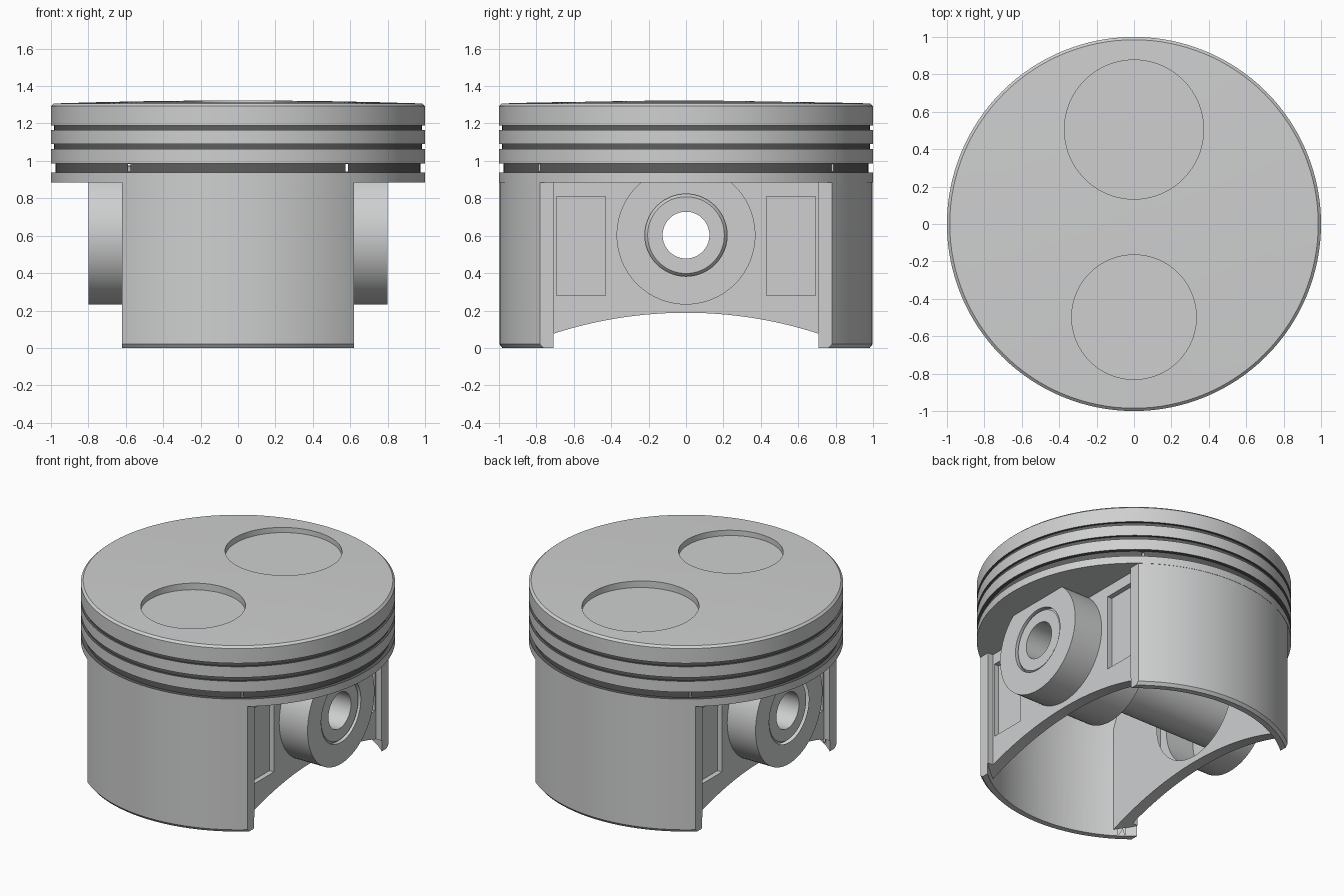
import bpy, bmesh, math
from mathutils import Matrix, Vector

if "Cube" in bpy.data.objects:
    bpy.data.objects.remove(bpy.data.objects["Cube"])

SEG = 128
PIN_Z = 0.603
# Ring grooves: top, bottom, floor radius
GROOVES = ((1.19, 1.165, 0.985), (1.09, 1.063, 0.985), (0.987, 0.938, 0.975))


def material(name, *rgb):
    m = bpy.data.materials.new(name)
    m.diffuse_color = (*rgb, 1)
    m.use_nodes = True
    m.node_tree.nodes["Principled BSDF"].inputs["Base Color"].default_value = m.diffuse_color
    return m


metal = material("cast_aluminium_grey", 0.62, 0.625, 0.63)
dark = material("dark_ring_grey", 0.11, 0.11, 0.11)


def finish(bm, name):
    bmesh.ops.recalc_face_normals(bm, faces=bm.faces)
    me = bpy.data.meshes.new(name)
    bm.to_mesh(me)
    bm.free()
    me.materials.append(metal)
    me.materials.append(dark)
    ob = bpy.data.objects.new(name, me)
    bpy.context.collection.objects.link(ob)
    return ob


def lathe(name, profile):
    """Revolve (radius, z) points around the z axis."""
    bm = bmesh.new()
    vs = [bm.verts.new((r, 0, z)) for r, z in profile]
    es = [bm.edges.new(p) for p in zip(vs, vs[1:])]
    if profile[0][0] > 0:
        es.append(bm.edges.new((vs[-1], vs[0])))
    bmesh.ops.spin(bm, geom=vs + es, cent=(0, 0, 0), axis=(0, 0, 1),
                   angle=2 * math.pi, steps=SEG)
    bmesh.ops.remove_doubles(bm, verts=bm.verts, dist=1e-5)
    return finish(bm, name)


def box(name, lo, hi):
    bm = bmesh.new()
    lo, hi = Vector(lo), Vector(hi)
    bmesh.ops.create_cube(bm, size=1, matrix=Matrix.Translation((lo + hi) / 2)
                          @ Matrix.Diagonal((*(hi - lo), 1)))
    return finish(bm, name)


def cylinder(name, r, centre, depth, along_x=False):
    bm = bmesh.new()
    rot = Matrix.Rotation(math.pi / 2, 4, 'Y') if along_x else Matrix()
    bmesh.ops.create_cone(bm, cap_ends=True, segments=96, radius1=r, radius2=r,
                          depth=depth, matrix=Matrix.Translation(centre) @ rot)
    return finish(bm, name)


def boolean(ob, tool, op='DIFFERENCE'):
    """Apply a boolean and discard the tool."""
    mod = ob.modifiers.new("bool", 'BOOLEAN')
    mod.operation, mod.object, mod.solver = op, tool, 'EXACT'
    dg = bpy.context.evaluated_depsgraph_get()
    me = bpy.data.meshes.new_from_object(ob.evaluated_get(dg))
    ob.modifiers.clear()
    ob.data = me
    bpy.data.objects.remove(tool)


def smooth(ob):
    bpy.ops.object.select_all(action='DESELECT')
    ob.select_set(True)
    bpy.context.view_layer.objects.active = ob
    bpy.ops.object.shade_smooth_by_angle(angle=math.radians(25))


# Domed crown, three ring grooves, land and full round skirt
dome = [(r, 1.323 - 0.016 * (r / 0.985) ** 2) for r in (0, 0.25, 0.5, 0.75, 0.985)]
profile = dome + [(1, 1.293)]
for top, bottom, floor in GROOVES:
    profile += [(1, top), (floor, top), (floor, bottom), (1, bottom)]
profile += [(1, 0.885), (0.998, 0.885), (0.998, 0.02), (0.982, 0), (0, 0)]
piston = lathe("piston_body", profile)

# Dark rings filling the grooves
for p in piston.data.polygons:
    rad = math.hypot(p.center.x, p.center.y)
    if rad > 0.9 and any(b - 0.001 < p.center.z < t + 0.001 for t, b, _ in GROOVES):
        p.material_index = 1

# Hollow inside, limited by the flat pin walls
cavity = lathe("cavity", [(0, -0.1), (0.943, -0.1), (0.943, 0.78), (0.9, 0.9),
                          (0.84, 1.04), (0.76, 1.11), (0, 1.11)])
boolean(cavity, box("limit", (-0.5, -2, -0.5), (0.5, 2, 2)), 'INTERSECT')
boolean(piston, cavity)

for s in (-1, 1):
    def side_box(x0, x1, y0, y1, z0, z1):
        a, b = sorted((s * x0, s * x1))
        boolean(piston, box("cut", (a, y0, z0), (b, y1, z1)))

    # Skirt trimmed flat, then stepped in to the pin wall
    side_box(0.62, 1.3, -1.3, 1.3, -0.1, 0.885)
    side_box(0.58, 0.9, -0.705, 0.705, -0.1, 0.885)

    # Shallow rectangular panels beside the boss
    side_box(0.545, 0.7, 0.43, 0.692, 0.28, 0.81)
    side_box(0.545, 0.7, -0.692, -0.43, 0.28, 0.81)

    # Narrow oil slots in the lowest groove
    side_box(0.574, 0.588, -1.3, 1.3, 0.943, 0.982)

    # Arched lower edge of the pin wall, kept inside the skirt
    bm = bmesh.new()
    ys = [-0.85 + 1.7 * i / 40 for i in range(41)]
    pts = [(y, 0.188 - 2.3 + math.sqrt(2.3 ** 2 - y * y)) for y in ys]
    pts += [(0.85, -0.1), (-0.85, -0.1)]
    f = bm.faces.new([bm.verts.new((s * 0.4, y, z)) for y, z in pts])
    ext = bmesh.ops.extrude_face_region(bm, geom=[f])
    bmesh.ops.translate(bm, vec=(s * 0.4, 0, 0),
                        verts=[v for v in ext['geom'] if isinstance(v, bmesh.types.BMVert)])
    arch = finish(bm, "arch")
    boolean(arch, lathe("limit", [(0, -0.2), (0.9425, -0.2), (0.9425, 0.5), (0, 0.5)]),
            'INTERSECT')
    boolean(piston, arch)

# Valve reliefs in the crown
for y, r in ((0.505, 0.372), (-0.498, 0.333)):
    boolean(piston, cylinder("relief", r, (0, y, 1.375), 0.2))

# Pin bosses on both walls, bored through
for s in (-1, 1):
    boolean(piston, cylinder("boss", 0.371, (s * 0.495, 0, PIN_Z), 0.61, True), 'UNION')
boolean(piston, cylinder("bore", 0.22, (0, 0, PIN_Z), 2, True))
smooth(piston)

# Hollow wrist pin with bevelled ends, seated in the bore
pin = lathe("wrist_pin", [(0.125, -0.79), (0.205, -0.79), (0.222, -0.77),
                          (0.222, 0.77), (0.205, 0.79), (0.125, 0.79)])
pin.data.transform(Matrix.Translation((0, 0, PIN_Z)) @ Matrix.Rotation(math.pi / 2, 4, 'Y'))
smooth(pin)
